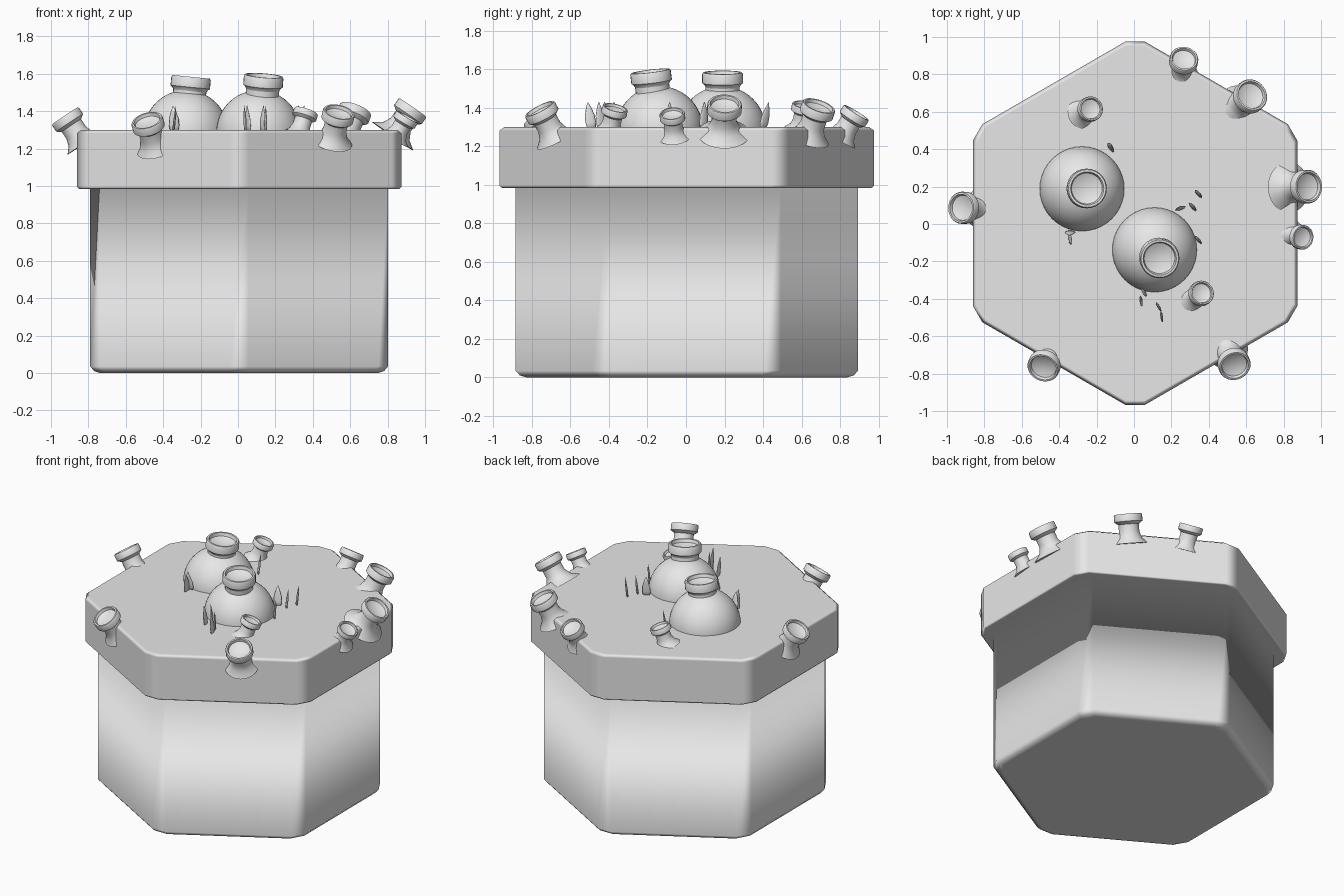
import bpy, bmesh
from math import sin, cos, pi, radians, sqrt
from mathutils import Vector, Matrix

if "Cube" in bpy.data.objects:
    bpy.data.objects.remove(bpy.data.objects["Cube"], do_unlink=True)

# One plain grey for everything
grey = bpy.data.materials.new("plain_grey")
grey.use_nodes = True
grey.diffuse_color = (0.8, 0.8, 0.8, 1)
grey.node_tree.nodes["Principled BSDF"].inputs["Base Color"].default_value = (0.8, 0.8, 0.8, 1)


def make_object(name, bm, matrix=None):
    bmesh.ops.recalc_face_normals(bm, faces=bm.faces)
    mesh = bpy.data.meshes.new(name)
    bm.to_mesh(mesh)
    bm.free()
    mesh.materials.append(grey)
    obj = bpy.data.objects.new(name, mesh)
    bpy.context.collection.objects.link(obj)
    if matrix:
        obj.matrix_world = matrix
    for poly in mesh.polygons:
        poly.use_smooth = True
    return obj


def loft(rings):
    """Skin a stack of equal-sized point rings and cap both ends."""
    bm = bmesh.new()
    loops = [[bm.verts.new(p) for p in ring] for ring in rings]
    n = len(loops[0])
    for low, high in zip(loops, loops[1:]):
        for i in range(n):
            j = (i + 1) % n
            bm.faces.new((low[i], low[j], high[j], high[i]))
    bm.faces.new(loops[0][::-1])
    bm.faces.new(loops[-1])
    return bm


def hexagon(apothem, z, cut=0.058):
    """Hexagon pointing along y with its corners cut off."""
    radius = apothem * 2 / sqrt(3)
    corners = [Vector((radius * cos(pi / 2 + k * pi / 3),
                       radius * sin(pi / 2 + k * pi / 3), z)) for k in range(6)]
    ring = []
    for k, p in enumerate(corners):
        for q in (corners[k - 1], corners[(k + 1) % 6]):
            ring.append(p + (q - p).normalized() * cut)
    return ring


def hex_block(name, profile):
    obj = make_object(name, loft([hexagon(a, z) for a, z in profile]))
    obj.location = (0.006, 0.004, 0)
    mod = obj.modifiers.new("face_weighted_normals", 'WEIGHTED_NORMAL')
    mod.weight = 100
    return obj


def circle(radius, z, sides, flat=1.0):
    return [(radius * cos(2 * pi * i / sides), flat * radius * sin(2 * pi * i / sides), z)
            for i in range(sides)]


def aim(origin, axis, side=(1, 0, 0)):
    """Frame whose z runs along axis and whose x follows side."""
    z = Vector(axis).normalized()
    y = z.cross(Vector(side)).normalized()
    x = y.cross(z)
    m = Matrix((x, y, z)).transposed().to_4x4()
    m.translation = Vector(origin)
    return m


def sharpen(obj, angle=40):
    bpy.ops.object.select_all(action='DESELECT')
    obj.select_set(True)
    bpy.context.view_layer.objects.active = obj
    bpy.ops.object.shade_smooth_by_angle(angle=radians(angle))


# Hexagonal pot and its wider lip
hex_block("pot_body", [(0.745, 0), (0.775, 0.01), (0.796, 0.035), (0.796, 1.0)])
hex_block("pot_lip", [(0.78, 0.983), (0.855, 0.983), (0.867, 0.995),
                      (0.867, 1.282), (0.845, 1.30)])


# Spout: flared stalk, collar and hollow mouth
def spout(name, rim, axis, r, length=2.1, flare=1.15, stalk=0.72):
    profile = [(flare, -length), (stalk + 0.3 * (flare - stalk), -length * 0.82),
               (stalk, -length * 0.6), (stalk, -0.72), (0.9, -0.6), (1, -0.52),
               (1, -0.08), (0.95, 0), (0.84, 0), (0.78, -0.2),
               (0.5, -0.32), (0.1, -0.36)]
    obj = make_object(name, loft([circle(r * a, r * z, 28) for a, z in profile]),
                      aim(rim, axis))
    sharpen(obj)


spouts = {
    "left_back_spout": ((0.935, 0.20, 1.42), (0.57, 0.02, 0.82), 0.09, 1.5),
    "left_front_spout": ((0.905, -0.072, 1.37), (0.5, -0.08, 0.85), 0.066, 1.3),
    "right_spout": ((-0.925, 0.087, 1.375), (-0.55, 0.02, 0.83), 0.086, 1.2),
    "back_corner_spout": ((0.63, 0.69, 1.41), (0.35, 0.3, 0.88), 0.09, 1.25),
    "back_spout": ((0.268, 0.885, 1.375), (0.1, 0.52, 0.83), 0.077, 1.2),
    "front_left_spout": ((0.54, -0.76, 1.395), (0.2, -0.45, 0.86), 0.087, 1.25),
    "front_right_spout": ((-0.487, -0.77, 1.35), (-0.24, -0.5, 0.83), 0.087, 1.15),
    "top_back_spout": ((-0.228, 0.617, 1.415), (0.3, 0.15, 0.9), 0.067, 1.3),
    "top_front_spout": ((0.365, -0.367, 1.40), (0.3, 0.22, 0.9), 0.067, 1.2),
}
for name, (rim, axis, r, flare) in spouts.items():
    spout(name, rim, axis, r, flare=flare)

# Two round domes, each with a wide neck
domes = {
    "back": ((-0.278, 0.188, 1.285), (-0.25, 0.19, 1.583), (0.1, 0, 1)),
    "front": ((0.11, -0.138, 1.285), (0.138, -0.185, 1.59), (0.08, -0.12, 1)),
}
for name, (centre, rim, axis) in domes.items():
    bm = bmesh.new()
    bmesh.ops.create_uvsphere(bm, u_segments=40, v_segments=24, radius=0.227)
    make_object(name + "_dome", bm, Matrix.Translation(centre))
    spout(name + "_dome_neck", rim, axis, 0.106, length=1.0, flare=0.84, stalk=0.84)

# Small pointed leaves: foot x, foot y, lean x, lean y, turn in degrees
leaves = [
    (-0.125, 0.40, 0.02, 0.22, -50),
    (-0.34, -0.04, -0.05, -0.15, 0), (-0.345, -0.07, 0.1, -0.25, 90),
    (0.34, 0.16, 0.1, 0.05, -50), (0.31, 0.09, 0.1, 0.05, -50),
    (0.25, 0.08, -0.05, 0.1, 20), (0.34, -0.085, 0.1, 0.0, -50),
    (0.055, -0.36, -0.05, -0.1, -60), (0.04, -0.41, -0.05, -0.1, 100),
    (0.13, -0.44, 0.05, -0.1, -60), (0.148, -0.49, 0.0, -0.15, 100),
]
for i, (x, y, lean_x, lean_y, turn) in enumerate(leaves):
    outline = [(0.018, -0.02), (0.028, 0.03), (0.026, 0.065), (0.016, 0.1), (0.002, 0.135)]
    side = (cos(radians(turn)), sin(radians(turn)), 0)
    make_object("leaf_%d" % (i + 1), loft([circle(w, z, 10, 0.25) for w, z in outline]),
                aim((x, y, 1.295), (lean_x, lean_y, 1), side))
